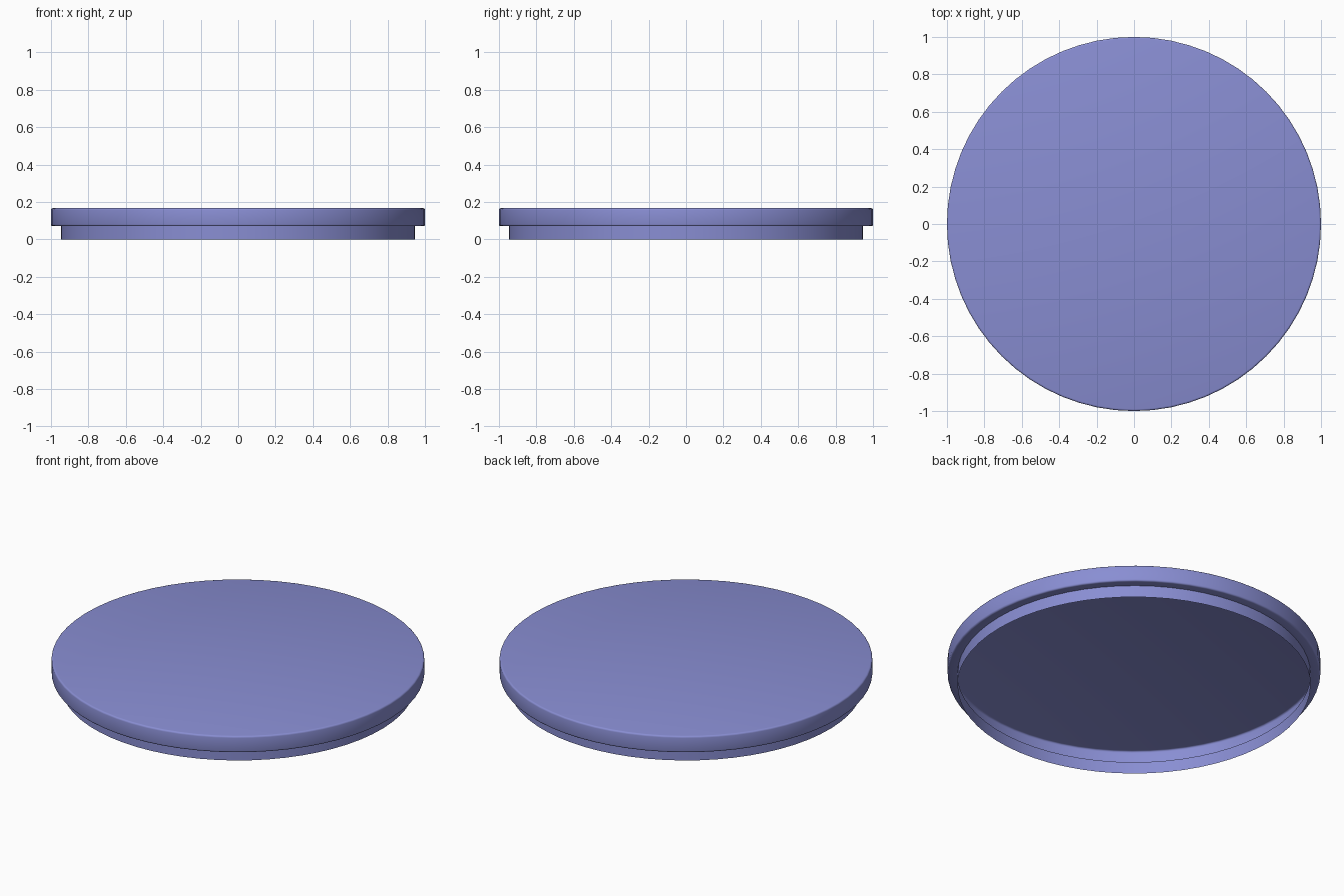
import bpy, bmesh
from math import sin, cos, pi, radians

if "Cube" in bpy.data.objects:
    bpy.data.objects.remove(bpy.data.objects["Cube"])

SIDES = 64
R, NECK, LEDGE, TOP, BEVEL = 1.0, 0.947, 0.07, 0.167, 0.01


def rounded(cx, cz, start, steps=3):
    """Quarter-round profile points, turning counter-clockwise."""
    return [(cx + BEVEL * cos(start + i * pi / 2 / steps),
             cz + BEVEL * sin(start + i * pi / 2 / steps)) for i in range(steps + 1)]


# Thin shell profile: open neck, ledge, rounded flange
profile = [(NECK, 0.0), (NECK, LEDGE)]
profile += rounded(R - BEVEL, LEDGE + BEVEL, -pi / 2)
profile += rounded(R - BEVEL, TOP - BEVEL, 0.0)

# Revolve the profile and close the top with a flat disc
bm = bmesh.new()
rings = [[bm.verts.new((r * cos(2 * pi * i / SIDES), r * sin(2 * pi * i / SIDES), z))
          for i in range(SIDES)] for r, z in profile]
for low, high in zip(rings, rings[1:]):
    for i in range(SIDES):
        j = (i + 1) % SIDES
        bm.faces.new((low[i], low[j], high[j], high[i]))
bm.faces.new(rings[-1])

mesh = bpy.data.meshes.new("round_lid")
bm.to_mesh(mesh)
bm.free()
lid = bpy.data.objects.new("round_lid", mesh)
bpy.context.collection.objects.link(lid)

# Blue-violet plastic
mat = bpy.data.materials.new("lid_blue")
mat.diffuse_color = (0.25, 0.27, 0.65, 1.0)
mat.use_nodes = True
mat.node_tree.nodes["Principled BSDF"].inputs["Base Color"].default_value = mat.diffuse_color
mesh.materials.append(mat)

# Smooth rounding, crisp inner corner
bpy.context.view_layer.objects.active = lid
lid.select_set(True)
bpy.ops.object.shade_smooth_by_angle(angle=radians(40))
